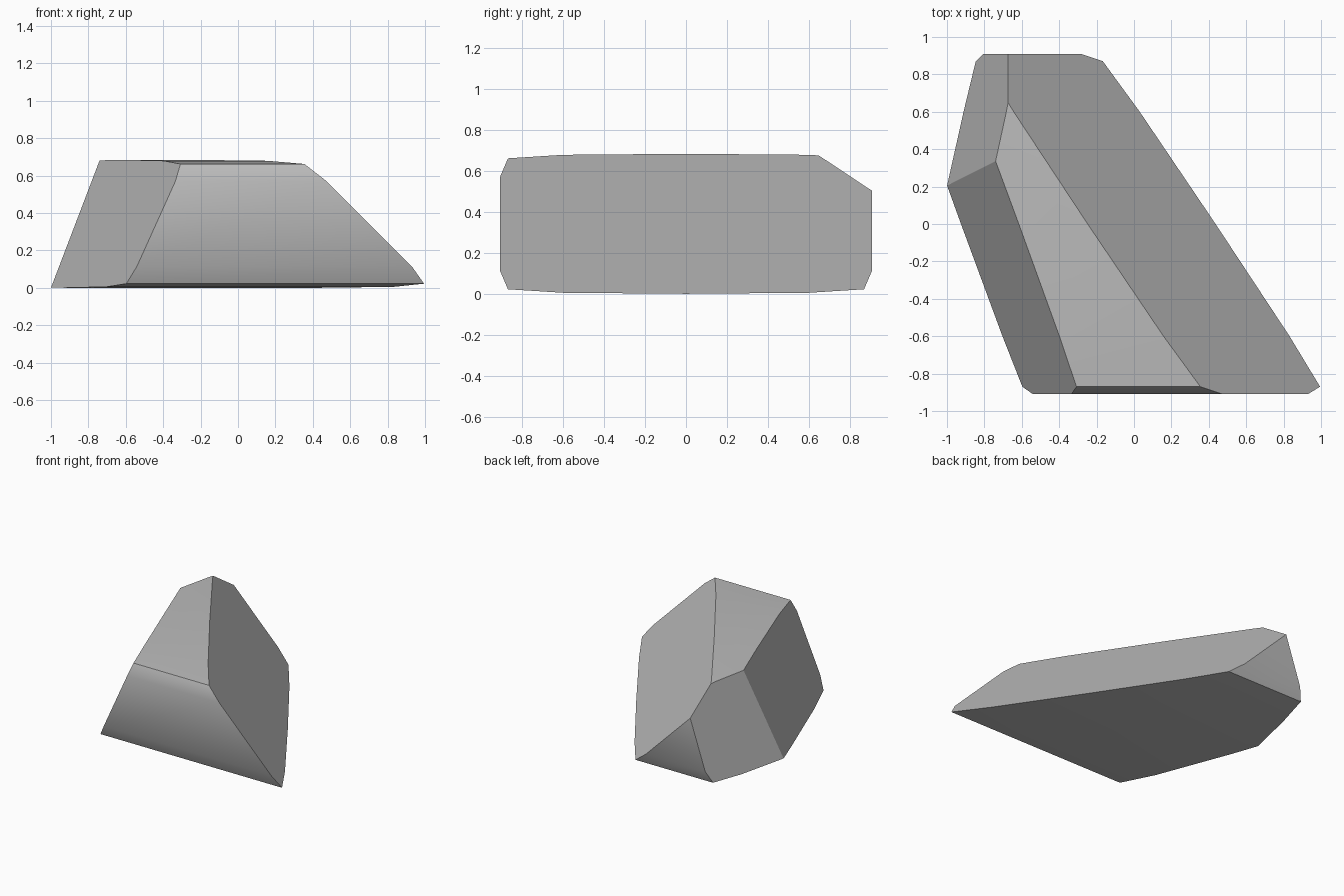
import bpy, bmesh, math
from mathutils import Vector

default = bpy.data.objects.get("Cube")
if default:
    bpy.data.objects.remove(default, do_unlink=True)

# Plain grey stone
stone = bpy.data.materials.new("grey stone")
stone.use_nodes = True
colour = (0.5, 0.5, 0.5, 1)
stone.diffuse_color = colour
stone.node_tree.nodes["Principled BSDF"].inputs["Base Color"].default_value = colour

# Pillowed block: one quarter of the y-z section, mirrored, extruded along x
HALF = 0.342
quarter = [(0.0, 0.342), (0.6, 0.337), (0.87, 0.32), (0.91, 0.227)]
right = quarter + [(y, -z) for y, z in reversed(quarter)]
section = right + [(-y, z) for y, z in reversed(right[1:-1])]

bm = bmesh.new()
face = bm.faces.new([bm.verts.new((-2.5, y, z + HALF)) for y, z in section])
extruded = bmesh.ops.extrude_face_region(bm, geom=[face])
bmesh.ops.translate(bm, vec=(5, 0, 0),
                    verts=[v for v in extruded["geom"] if isinstance(v, bmesh.types.BMVert)])

# Three slanting breaks: front left side, back left side, long right side
base_corner = (-1, 0.205, 0)
breaks = [
    (base_corner, (-0.73, -0.267, 0.33)),
    (base_corner, (-0.218, 0.048, 0.074)),
    ((0.995, -0.87, 0.022), (1.498, 1, 1.498)),
]
for point, normal in breaks:
    cut = bmesh.ops.bisect_plane(
        bm, geom=bm.verts[:] + bm.edges[:] + bm.faces[:], dist=1e-5,
        plane_co=point, plane_no=Vector(normal).normalized(), clear_outer=True)
    rim = [e for e in cut["geom_cut"] if isinstance(e, bmesh.types.BMEdge)]
    bmesh.ops.contextual_create(bm, geom=rim)
bmesh.ops.recalc_face_normals(bm, faces=bm.faces[:])

mesh = bpy.data.meshes.new("rock")
bm.to_mesh(mesh)
bm.free()
mesh.materials.append(stone)
rock = bpy.data.objects.new("rock", mesh)
bpy.context.collection.objects.link(rock)

# Soft camber, crisp break edges
bpy.ops.object.select_all(action="DESELECT")
rock.select_set(True)
bpy.context.view_layer.objects.active = rock
bpy.ops.object.shade_smooth_by_angle(angle=math.radians(30))
